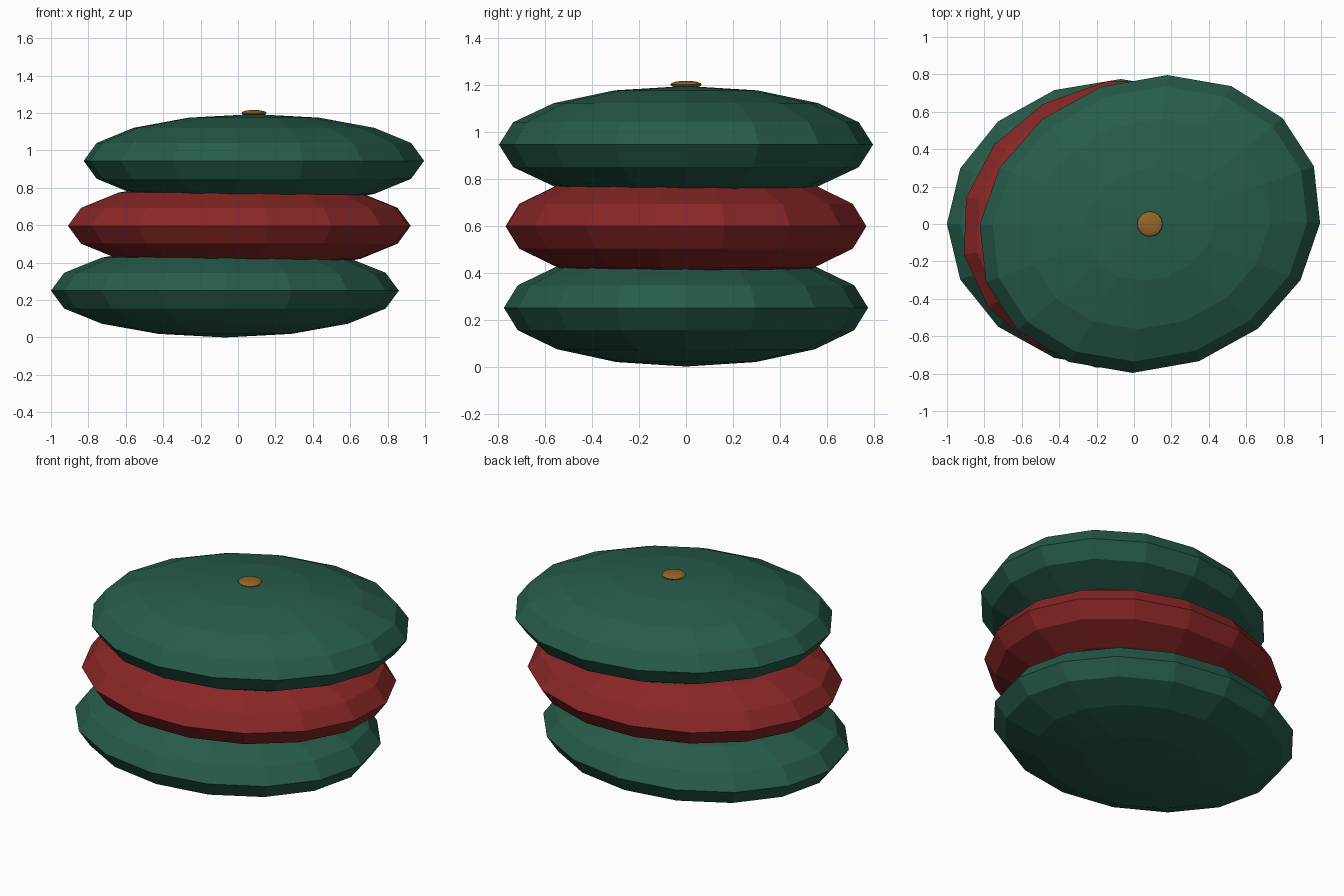
import bpy, bmesh
from mathutils import Matrix

if "Cube" in bpy.data.objects:
    bpy.data.objects.remove(bpy.data.objects["Cube"])


def material(name, rgb):
    m = bpy.data.materials.new(name)
    m.diffuse_color = (*rgb, 1.0)
    m.use_nodes = True
    m.node_tree.nodes["Principled BSDF"].inputs["Base Color"].default_value = m.diffuse_color
    return m


green = material("dark_green_fabric", (0.020, 0.107, 0.068))
red = material("dark_red_fabric", (0.255, 0.020, 0.020))
gold = material("gold_button", (0.305, 0.130, 0.022))


def squashed_ball(name, centre, u, v, height, mat, segments=16, rings=8):
    """Flat-faced ball; u and v are the ground-plane axes of its oval."""
    bm = bmesh.new()
    bmesh.ops.create_uvsphere(bm, u_segments=segments, v_segments=rings, radius=1.0)
    bm.transform(Matrix(((u[0], v[0], 0, 0),
                         (u[1], v[1], 0, 0),
                         (0, 0, height, 0),
                         (0, 0, 0, 1))))
    mesh = bpy.data.meshes.new(name)
    bm.to_mesh(mesh)
    bm.free()
    mesh.materials.append(mat)
    obj = bpy.data.objects.new(name, mesh)
    obj.location = centre
    bpy.context.collection.objects.link(obj)
    return obj


# Three stacked cushions, each shifted and turned a little
squashed_ball("bottom_cushion", (-0.07, 0, 0.25), (0.93, 0), (0, 0.775), 0.25, green)
squashed_ball("middle_cushion", (0.007, 0, 0.597), (0.905, -0.14), (0.209, 0.768), 0.25, red)
squashed_ball("top_cushion", (0.085, 0, 0.944), (0.91, 0.005), (0.093, 0.796), 0.25, green)

# Button on the top cushion
squashed_ball("button", (0.085, 0, 1.2), (0.068, 0), (0, 0.067), 0.016, gold)
